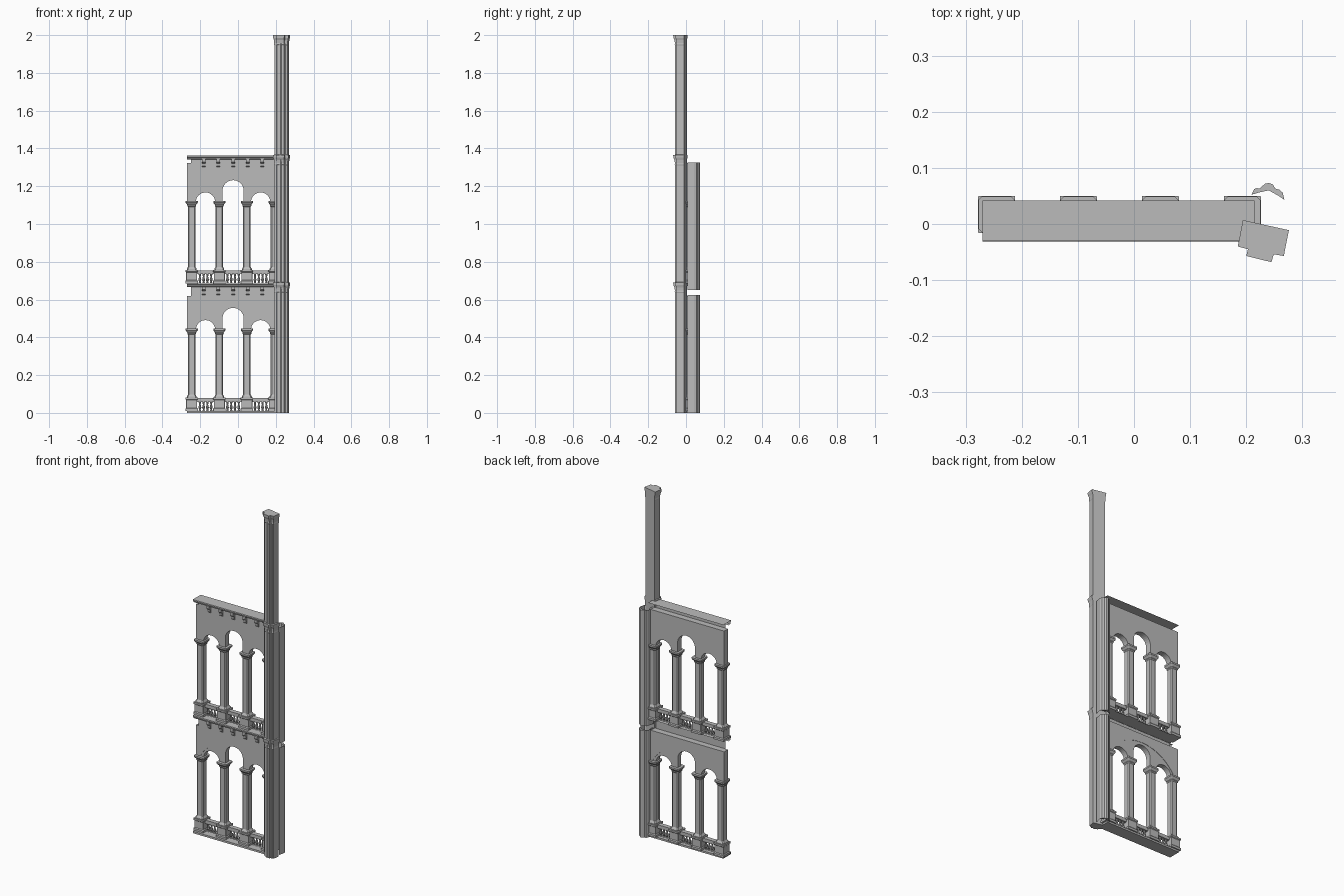
import bpy, bmesh, math
from mathutils import Vector

cube = bpy.data.objects.get("Cube")
if cube:
    bpy.data.objects.remove(cube, do_unlink=True)

stone = bpy.data.materials.new("grey_stone")
stone.use_nodes = True
stone.diffuse_color = (0.5, 0.5, 0.5, 1)
stone.node_tree.nodes["Principled BSDF"].inputs["Base Color"].default_value = (0.5, 0.5, 0.5, 1)


def finish(name, bm):
    bmesh.ops.recalc_face_normals(bm, faces=bm.faces)
    me = bpy.data.meshes.new(name)
    bm.to_mesh(me)
    bm.free()
    me.materials.append(stone)
    ob = bpy.data.objects.new(name, me)
    bpy.context.scene.collection.objects.link(ob)
    return ob


def prism(name, points, offset):
    """Solid made by pushing a flat outline along an offset."""
    bm = bmesh.new()
    face = bm.faces.new([bm.verts.new(p) for p in points])
    new = bmesh.ops.extrude_face_region(bm, geom=[face], use_keep_orig=True)["geom"]
    bmesh.ops.translate(bm, vec=offset, verts=[v for v in new if isinstance(v, bmesh.types.BMVert)])
    return finish(name, bm)


def sheet(name, points, offset):
    """Open sheet made by sweeping a path along an offset."""
    bm = bmesh.new()
    a = [bm.verts.new(p) for p in points]
    b = [bm.verts.new(Vector(p) + Vector(offset)) for p in points]
    for i in range(len(a) - 1):
        bm.faces.new((a[i], a[i + 1], b[i + 1], b[i]))
    return finish(name, bm)


def loft(name, rings):
    """Solid skinned through equal-sized rings."""
    bm = bmesh.new()
    loops = [[bm.verts.new(p) for p in ring] for ring in rings]
    n = len(loops[0])
    for lo, hi in zip(loops, loops[1:]):
        for i in range(n):
            j = (i + 1) % n
            bm.faces.new((lo[i], lo[j], hi[j], hi[i]))
    bm.faces.new(loops[0][::-1])
    bm.faces.new(loops[-1])
    return finish(name, bm)


def box(name, x0, x1, y0, y1, z0, z1):
    return prism(name, [(x0, y0, z0), (x1, y0, z0), (x1, y1, z0), (x0, y1, z0)], (0, 0, z1 - z0))


def square_ring(x, y, z, half, chamfer):
    c = half - chamfer
    corners = [(half, -c), (half, c), (c, half), (-c, half),
               (-half, c), (-half, -c), (-c, -half), (c, -half)]
    return [(x + u, y + v, z) for u, v in corners]


def round_ring(x, y, z, r, n=8):
    return [(x + r * math.cos(math.tau * i / n), y + r * math.sin(math.tau * i / n), z) for i in range(n)]


def arc(cx, cz, r, start=0.0, steps=16):
    """Arc in the wall plane, from right to left over the top."""
    return [(cx + r * math.cos(start + (math.pi - 2 * start) * i / steps),
             cz + r * math.sin(start + (math.pi - 2 * start) * i / steps)) for i in range(steps + 1)]


LEFT, RIGHT = -0.27, 0.215
MID, SPACING, CY = -0.026, 0.146, 0.017
COLUMNS = [MID + SPACING * k for k in (-1.5, -0.5, 0.5, 1.5)]
LEVEL = 0.676


def wall(name, openings, z, top, y0, y1):
    """Wall whose lower edge follows the arch openings."""
    outline = [(LEFT, top), (RIGHT, top), (RIGHT, 0.44)]
    for arch in openings:
        outline += [(arch[0][0], 0.44)] + arch + [(arch[-1][0], 0.44)]
    outline.append((LEFT, 0.44))
    clean = [p for i, p in enumerate(outline) if i == 0 or math.dist(p, outline[i - 1]) > 1e-5]
    return prism(name, [(x, y0, z + h) for x, h in clean], (0, y1 - y0, 0))


# Column: half width and height of each ring, chamfered square section
SHAFT = [(0.026, 0.08), (0.026, 0.087), (0.02, 0.097), (0.02, 0.415),
         (0.024, 0.42), (0.023, 0.425), (0.032, 0.437), (0.032, 0.446)]
BALUSTER = [(0.007, 0.011), (0.004, 0.018), (0.008, 0.028), (0.004, 0.045), (0.007, 0.06)]

for level, floor in (("lower", 0.0), ("upper", LEVEL)):
    # Columns on plinths
    for i, x in enumerate(COLUMNS):
        tag = f"{level}_{i + 1}"
        loft("plinth_" + tag, [square_ring(x, CY, floor + h, r, 0.001) for r, h in
                               [(0.033, 0.01), (0.033, 0.022), (0.029, 0.027), (0.029, 0.068),
                                (0.033, 0.072), (0.033, 0.081)]])
        loft("column_" + tag, [square_ring(x, CY, floor + h, r, 0.006) for r, h in SHAFT])
    # Balustrade in every bay
    for i in range(3):
        cx = MID + SPACING * (i - 1)
        box(f"handrail_{level}_{i + 1}", cx - 0.045, cx + 0.045, 0.004, 0.03, floor + 0.058, floor + 0.078)
        for k in range(4):
            bx = cx + 0.02 * (k - 1.5)
            loft(f"baluster_{level}_{i + 1}_{k + 1}",
                 [round_ring(bx, CY, floor + h, r) for r, h in BALUSTER])
    # Arched wall
    arches = [arc(MID + SPACING, 0.44, 0.051), arc(MID, 0.5, 0.056), arc(MID - SPACING, 0.44, 0.051)]
    if level == "lower":
        wall("arched_infill", arches, floor, 0.62, 0.002, 0.033)
        wall("great_arch_wall", [arc(MID, 0.315, 0.255, math.asin(0.125 / 0.255), 24)],
             floor, 0.62, 0.0, 0.035)
    else:
        wall("upper_arched_wall", arches, floor, 0.648, 0.0, 0.035)
    # Cornice and frieze sheets
    profile = [(0.042, 0.686), (-0.03, 0.686), (-0.031, 0.679), (-0.025, 0.676), (-0.022, 0.668), (-0.005, 0.666)]
    sheet("cornice_" + level, [(LEFT, y, floor + z) for y, z in profile], (RIGHT - LEFT, 0, 0))
    sheet("frieze_" + level, [(-0.25, -0.005, floor + z) for z in (0.615, 0.666)], (RIGHT + 0.25, 0, 0))
    # Brackets under the cornice
    for k in range(5):
        bx = MID + 0.0775 * (k - 2)
        side = [(-0.005, 0.625), (-0.01, 0.63), (-0.012, 0.645), (-0.021, 0.652), (-0.021, 0.667), (-0.005, 0.667)]
        prism(f"bracket_{level}_{k + 1}", [(bx - 0.009, y, floor + z) for y, z in side], (0.018, 0, 0))

# Base slab
box("base_slab", LEFT, RIGHT, -0.03, 0.042, 0.0, 0.011)

# Tall turned pilaster with a flared capital at each storey
SECTION = [(0.194, 0.007), (0.276, -0.011), (0.267, -0.057), (0.249, -0.054),
           (0.245, -0.068), (0.2, -0.057), (0.203, -0.045), (0.185, -0.04)]
PIVOT = Vector((0.235, -0.002))


def section(z, scale):
    return [(*(PIVOT + (Vector(p) - PIVOT) * scale), z) for p in SECTION]


rings = [section(0, 0.84)]
for top in (0.69, 1.365, 2.0):
    rings += [section(top - h, s) for h, s in
              [(0.055, 0.84), (0.05, 0.88), (0.042, 0.86), (0.025, 0.9), (0.014, 0.98), (0, 1.0)]]
    if top < 2:
        rings.append(section(top + 0.002, 0.84))
loft("tall_pilaster", rings)

# Slim ribs that flute the pilaster front
for i, (u, v) in enumerate([(0.205, -0.036), (0.226, -0.05), (0.252, -0.044)]):
    loft(f"pilaster_rib_{i + 1}", [round_ring(u, v, z, 0.0075) for z in (0, 1.955)])

# Clustered rear shafts with flat side cheeks
CLUSTER = [(0.209, 0.052), (0.214, 0.062), (0.219, 0.064), (0.224, 0.063), (0.228, 0.067), (0.234, 0.072),
           (0.24, 0.073), (0.247, 0.071), (0.252, 0.063), (0.259, 0.061), (0.265, 0.056), (0.268, 0.043),
           (0.258, 0.05), (0.24, 0.06), (0.222, 0.056)]
for level, z0, z1 in (("lower", 0.0, 0.625), ("upper", 0.65, 1.325)):
    rise = (0, 0, z1 - z0)
    prism("rear_shafts_" + level, [(x, y, z0) for x, y in CLUSTER], rise)
    sheet("left_cheek_" + level, [(0.268, 0.043, z0), (0.26, 0.008, z0)], rise)
    sheet("right_cheek_" + level, [(0.209, 0.052, z0), (0.2, 0.012, z0)], rise)
